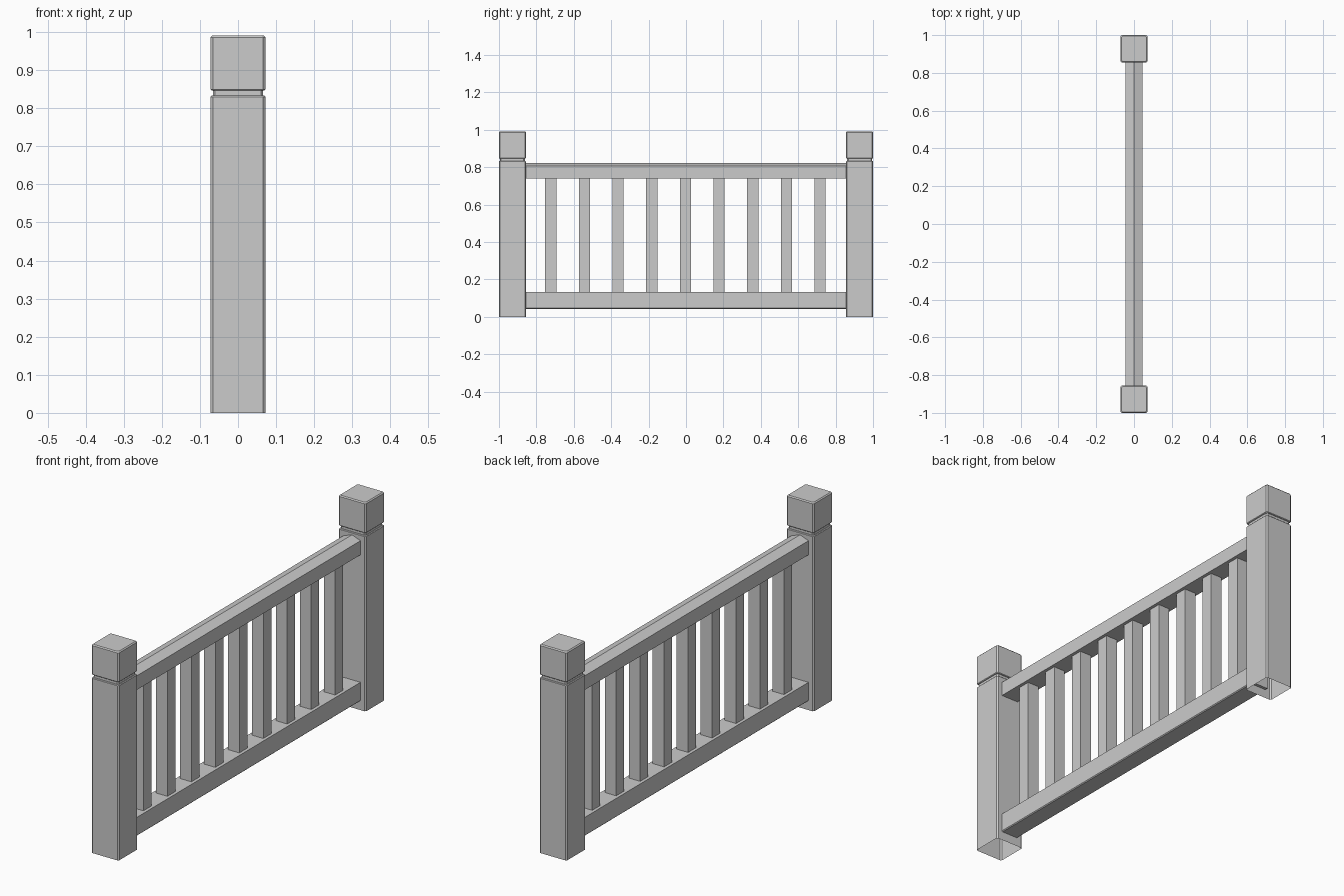
import bpy, bmesh

if "Cube" in bpy.data.objects:
    bpy.data.objects.remove(bpy.data.objects["Cube"])


def finish(bm, name):
    bmesh.ops.recalc_face_normals(bm, faces=bm.faces)
    mesh = bpy.data.meshes.new(name)
    bm.to_mesh(mesh)
    bm.free()
    obj = bpy.data.objects.new(name, mesh)
    bpy.context.collection.objects.link(obj)
    return obj


def loft(bm, rings, cap_start=True):
    loops = [[bm.verts.new(p) for p in ring] for ring in rings]
    n = len(loops[0])
    for a, b in zip(loops, loops[1:]):
        for i in range(n):
            j = (i + 1) % n
            bm.faces.new((a[i], a[j], b[j], b[i]))
    end = bm.faces.new(loops[-1])
    if cap_start:
        bm.faces.new(loops[0])
    bm.normal_update()
    return end


def chamfered_square(cy, half, z, c=0.006):
    k = half - c
    pts = [(half, -k), (half, k), (k, half), (-k, half),
           (-half, k), (-half, -k), (-k, -half), (k, -half)]
    return [(x, cy + y, z) for x, y in pts]


def post(name, cy):
    # Half width and height of each ring, with a groove below the cap; open underneath
    levels = [(0.072, 0), (0.072, 0.83), (0.069, 0.833), (0.066, 0.833),
              (0.066, 0.846), (0.069, 0.846), (0.072, 0.849),
              (0.072, 0.986), (0.067, 0.991)]
    bm = bmesh.new()
    loft(bm, [chamfered_square(cy, h, z) for h, z in levels], cap_start=False)
    finish(bm, name)


def rail(name, profile, end=0.87):
    bm = bmesh.new()
    loft(bm, [[(x, y, z) for x, z in profile] for y in (-end, end)])
    finish(bm, name)


def baluster(name, cy, half=0.03):
    square = [(-half, -half), (half, -half), (half, half), (-half, half)]
    bm = bmesh.new()
    loft(bm, [[(x, cy + y, z) for x, y in square] for z in (0.13, 0.74)])
    finish(bm, name)


# End posts
post("front_post", -0.928)
post("back_post", 0.928)

# Handrail with a shallow ridged top
rail("top_rail", [(-0.045, 0.738), (0.045, 0.738), (0.045, 0.805),
                  (0, 0.821), (-0.045, 0.805)])

# Bottom rail with slightly eased lower edges
rail("bottom_rail", [(-0.041, 0.042), (0.041, 0.042), (0.045, 0.046),
                     (0.045, 0.132), (-0.045, 0.132), (-0.045, 0.046)])

# Evenly spaced balusters
for i in range(9):
    baluster(f"baluster_{i + 1}", -0.003 + (i - 4) * 0.18)
